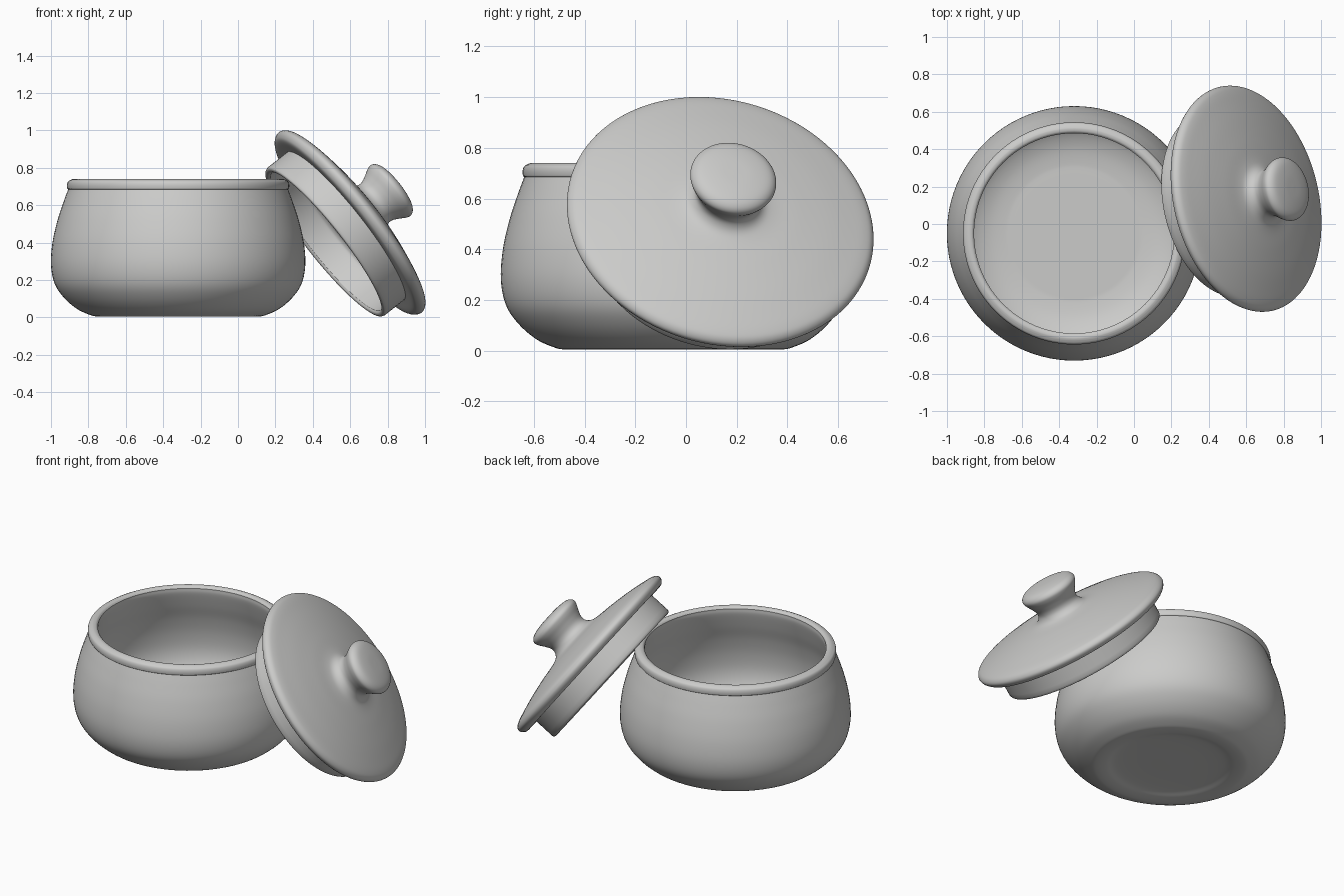
import bpy, bmesh, math
from mathutils import Vector

if "Cube" in bpy.data.objects:
    bpy.data.objects.remove(bpy.data.objects["Cube"])

SEGMENTS = 96

clay = bpy.data.materials.new("grey_clay")
clay.diffuse_color = (0.6, 0.6, 0.59, 1)
clay.use_nodes = True
clay.node_tree.nodes["Principled BSDF"].inputs["Base Color"].default_value = clay.diffuse_color


def smooth_path(points, steps=5):
    """Catmull-Rom curve through (radius, height) points."""
    pts = [Vector(p) for p in points]
    pts = [2 * pts[0] - pts[1]] + pts + [2 * pts[-1] - pts[-2]]
    out = []
    for a, b, c, d in zip(pts, pts[1:], pts[2:], pts[3:]):
        for i in range(steps):
            t = i / steps
            out.append(0.5 * (2 * b + (c - a) * t + (2 * a - 5 * b + 4 * c - d) * t ** 2
                              + (3 * b - a - 3 * c + d) * t ** 3))
    return out + [pts[-2]]


def lathe(name, sections):
    """Revolve curved sections about z; joints between sections may be sharp."""
    profile = []
    for section in sections:
        for p in smooth_path(section):
            if not profile or (p - profile[-1]).length > 1e-4:
                profile.append(p)
    bm = bmesh.new()
    verts = [bm.verts.new((max(p.x, 0), 0, p.y)) for p in profile]
    edges = [bm.edges.new(pair) for pair in zip(verts, verts[1:])]
    bmesh.ops.spin(bm, geom=verts + edges, cent=(0, 0, 0), axis=(0, 0, 1),
                   angle=math.tau, steps=SEGMENTS)
    bmesh.ops.remove_doubles(bm, verts=bm.verts, dist=1e-5)
    bmesh.ops.recalc_face_normals(bm, faces=bm.faces)
    mesh = bpy.data.meshes.new(name)
    bm.to_mesh(mesh)
    bm.free()
    mesh.materials.append(clay)
    obj = bpy.data.objects.new(name, mesh)
    bpy.context.collection.objects.link(obj)
    bpy.ops.object.select_all(action='DESELECT')
    obj.select_set(True)
    bpy.context.view_layer.objects.active = obj
    bpy.ops.object.shade_smooth_by_angle(angle=math.radians(35))
    return obj


# Bowl: recessed base, bulging wall, beaded rim, hollow inside
bowl = lathe("bowl", [
    [(0, 0.025), (0.2, 0.025), (0.32, 0.02), (0.38, 0.008), (0.43, 0.005),
     (0.47, 0.013), (0.54, 0.045), (0.61, 0.105), (0.66, 0.18), (0.68, 0.28),
     (0.672, 0.4), (0.645, 0.52), (0.612, 0.62), (0.588, 0.685)],
    [(0.588, 0.685), (0.593, 0.69), (0.594, 0.71), (0.588, 0.727), (0.572, 0.737)],
    [(0.572, 0.737), (0.56, 0.74), (0.545, 0.737), (0.535, 0.727)],
    [(0.535, 0.727), (0.538, 0.69), (0.565, 0.6), (0.6, 0.5), (0.625, 0.39),
     (0.63, 0.28), (0.605, 0.19), (0.55, 0.125), (0.47, 0.085), (0.38, 0.067),
     (0.3, 0.065), (0, 0.065)],
])
bowl.location = (-0.32, -0.05, 0)

# Lid: knob, domed top, rounded edge, inner skirt; leaning on the bowl
lid = lathe("lid", [
    [(0, 0.328), (0.07, 0.326), (0.13, 0.317), (0.16, 0.302), (0.172, 0.28),
     (0.165, 0.255), (0.145, 0.22), (0.13, 0.185), (0.132, 0.155), (0.155, 0.128),
     (0.2, 0.114), (0.3, 0.1), (0.42, 0.078), (0.52, 0.054), (0.575, 0.038),
     (0.603, 0.023), (0.615, 0), (0.603, -0.025), (0.575, -0.038), (0.504, -0.034)],
    [(0.504, -0.034), (0.504, -0.165)],
    [(0.504, -0.165), (0.499, -0.176), (0.488, -0.18), (0.476, -0.177), (0.468, -0.167)],
    [(0.468, -0.167), (0.466, -0.05), (0.455, -0.015), (0.42, 0), (0.3, 0.025), (0, 0.04)],
])
lid.rotation_euler = Vector((0.77, 0.185, 0.61)).to_track_quat('Z', 'Y').to_euler()
lid.location = (0.6, 0.135, 0.508)
